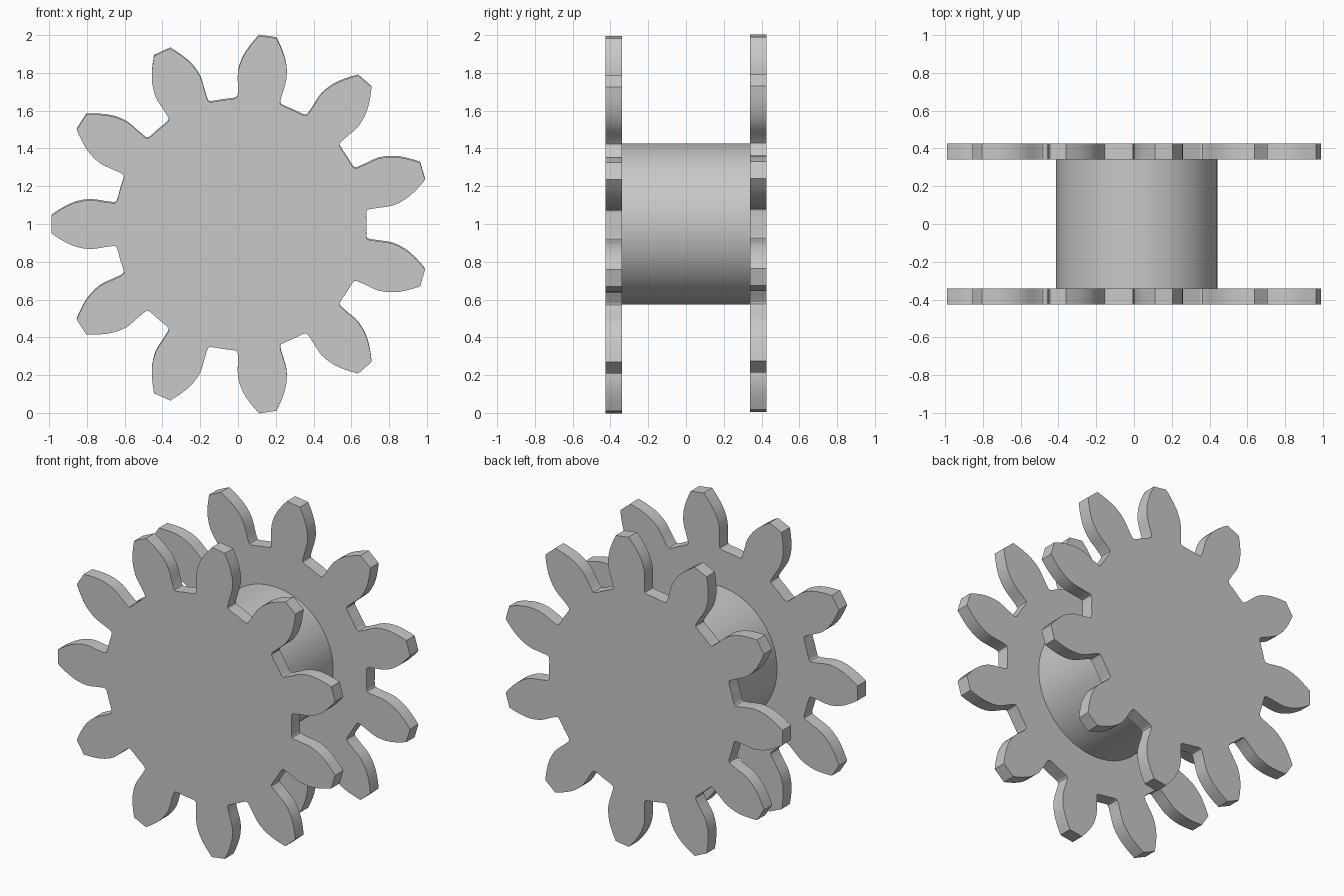
import bpy, bmesh, math
from mathutils import Vector

if "Cube" in bpy.data.objects:
    bpy.data.objects.remove(bpy.data.objects["Cube"])

TEETH = 11
CX, CZ = 0.015, 1.0          # wheel axis
ROOT_R, HUB_R = 0.665, 0.427
INNER, OUTER = 0.34, 0.425   # plate faces along y

grey = bpy.data.materials.new("plain_grey")
grey.diffuse_color = (0.58, 0.58, 0.58, 1)
grey.use_nodes = True
grey.node_tree.nodes["Principled BSDF"].inputs["Base Color"].default_value = grey.diffuse_color

# One tooth flank: (distance from the axis, half width), root to tip
FLANK = [(0.657, 0.122), (0.664, 0.115), (0.68, 0.114), (0.73, 0.121),
         (0.765, 0.127), (0.80, 0.130), (0.835, 0.126), (0.87, 0.118),
         (0.905, 0.105), (0.94, 0.087), (0.97, 0.069), (1.003, 0.047)]


def finish(name, bm):
    bmesh.ops.recalc_face_normals(bm, faces=bm.faces)
    mesh = bpy.data.meshes.new(name)
    bm.to_mesh(mesh)
    bm.free()
    mesh.materials.append(grey)
    obj = bpy.data.objects.new(name, mesh)
    bpy.context.collection.objects.link(obj)
    bpy.ops.object.select_all(action='DESELECT')
    obj.select_set(True)
    bpy.context.view_layer.objects.active = obj
    bpy.ops.object.shade_smooth_by_angle(angle=math.radians(25))
    return obj


def gear_outline():
    pts = []
    pitch = 2 * math.pi / TEETH
    root_half = math.atan2(FLANK[0][1], FLANK[0][0])
    for i in range(TEETH):
        a = math.pi + i * pitch
        c, s = math.cos(a), math.sin(a)
        tooth = [(r, -w) for r, w in FLANK] + [(r, w) for r, w in reversed(FLANK)]
        pts += [(r * c - w * s, r * s + w * c) for r, w in tooth]
        # root arc up to the next tooth
        for k in range(1, 5):
            b = a + root_half + (pitch - 2 * root_half) * k / 5
            pts.append((ROOT_R * math.cos(b), ROOT_R * math.sin(b)))
    return pts


def gear_plate(name, y0, y1, dz):
    bm = bmesh.new()
    face = bm.faces.new([bm.verts.new((CX + x, y0, CZ + dz + z)) for x, z in gear_outline()])
    ext = bmesh.ops.extrude_face_region(bm, geom=[face])
    moved = [v for v in ext["geom"] if isinstance(v, bmesh.types.BMVert)]
    bmesh.ops.translate(bm, verts=moved, vec=Vector((0, y1 - y0, 0)))
    return finish(name, bm)


# Two matching toothed plates
gear_plate("front_gear", -OUTER, -INNER, -0.003)
gear_plate("back_gear", INNER, OUTER, 0.003)

# Open tube joining the plates
bm = bmesh.new()
SEG = 96
rings = [[bm.verts.new((CX + HUB_R * math.cos(2 * math.pi * i / SEG), y,
                        CZ + HUB_R * math.sin(2 * math.pi * i / SEG)))
          for i in range(SEG)] for y in (-INNER, INNER)]
for i in range(SEG):
    j = (i + 1) % SEG
    bm.faces.new((rings[0][i], rings[0][j], rings[1][j], rings[1][i]))
finish("hub", bm)
